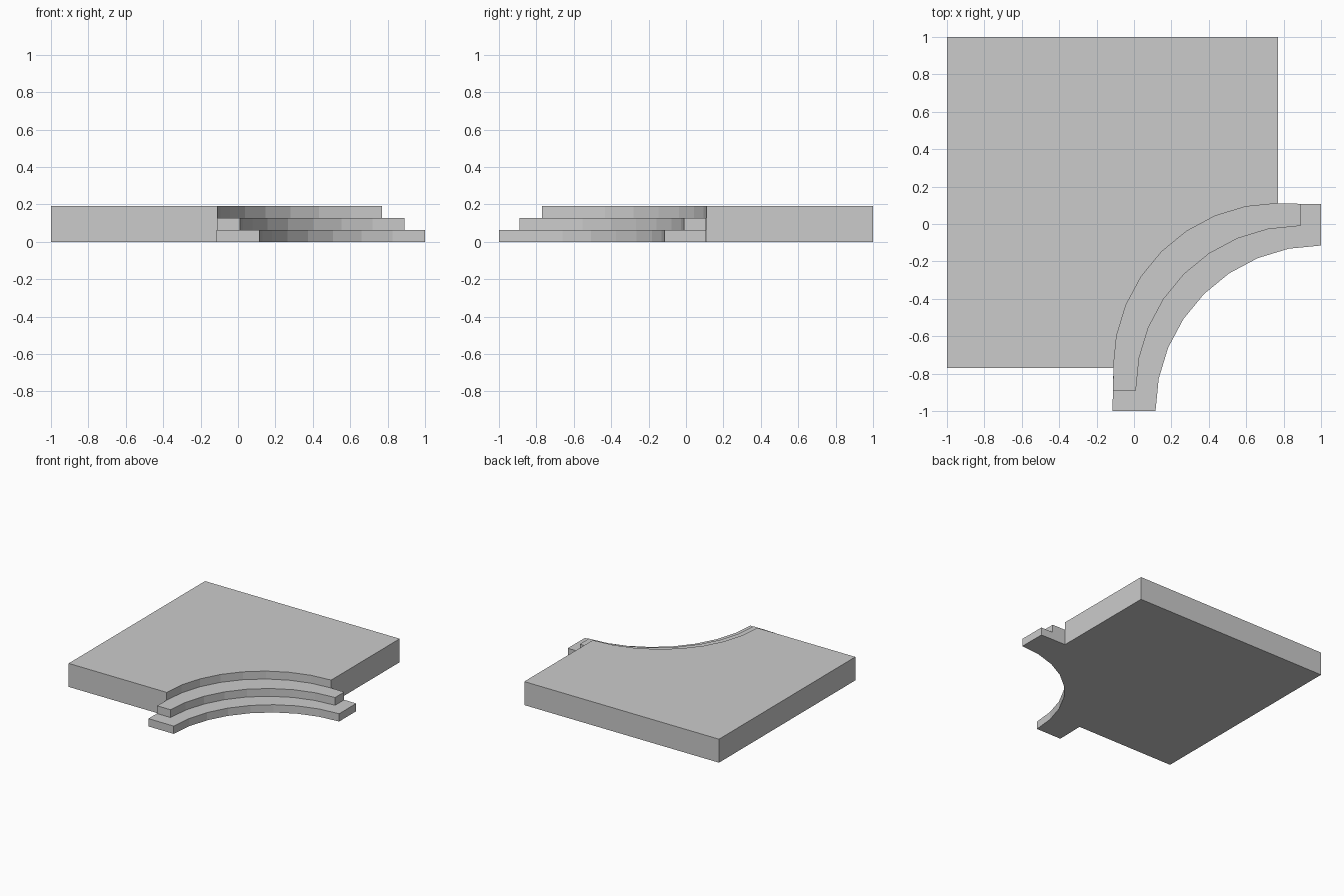
import bpy, bmesh, math

if "Cube" in bpy.data.objects:
    bpy.data.objects.remove(bpy.data.objects["Cube"])

RISE = 0.064      # height of one tread
SEGS = 8          # flat facets per quarter arc


def arc(c, r):
    """Concave quarter arc around (c, -c), from its right end to its front end."""
    return [(c + r * math.cos(a), -c + r * math.sin(a))
            for a in (math.pi / 2 * (1 + i / SEGS) for i in range(SEGS + 1))]


def prism(name, outline, z0, z1):
    """Extrude a flat outline into a solid."""
    bm = bmesh.new()
    base = bm.faces.new([bm.verts.new((x, y, z0)) for x, y in outline])
    top = bmesh.ops.extrude_face_region(bm, geom=[base], use_keep_orig=True)
    verts = [g for g in top["geom"] if isinstance(g, bmesh.types.BMVert)]
    bmesh.ops.translate(bm, verts=verts, vec=(0, 0, z1 - z0))
    bmesh.ops.recalc_face_normals(bm, faces=bm.faces)
    mesh = bpy.data.meshes.new(name)
    bm.to_mesh(mesh)
    bm.free()
    obj = bpy.data.objects.new(name, mesh)
    bpy.context.collection.objects.link(obj)
    return obj


# platform with a scooped corner
landing = arc(0.77, 0.88)
prism("platform", [(-1, -0.77), (-1, 1), (0.77, 1)] + landing, 0, 3 * RISE + 0.001)

# curved treads, each hugging the platform's scooped edge
for name, c, r, level, back_y, back_x in (
        ("middle_step", 0.89, 0.88, 1, 0.108, -0.112),
        ("bottom_step", 1.0, 0.885, 0, 0.106, -0.115)):
    outline = [(c, back_y)] + arc(c, r) + [(back_x, -c)] + landing[::-1]
    prism(name, outline, level * RISE, (level + 1) * RISE)
